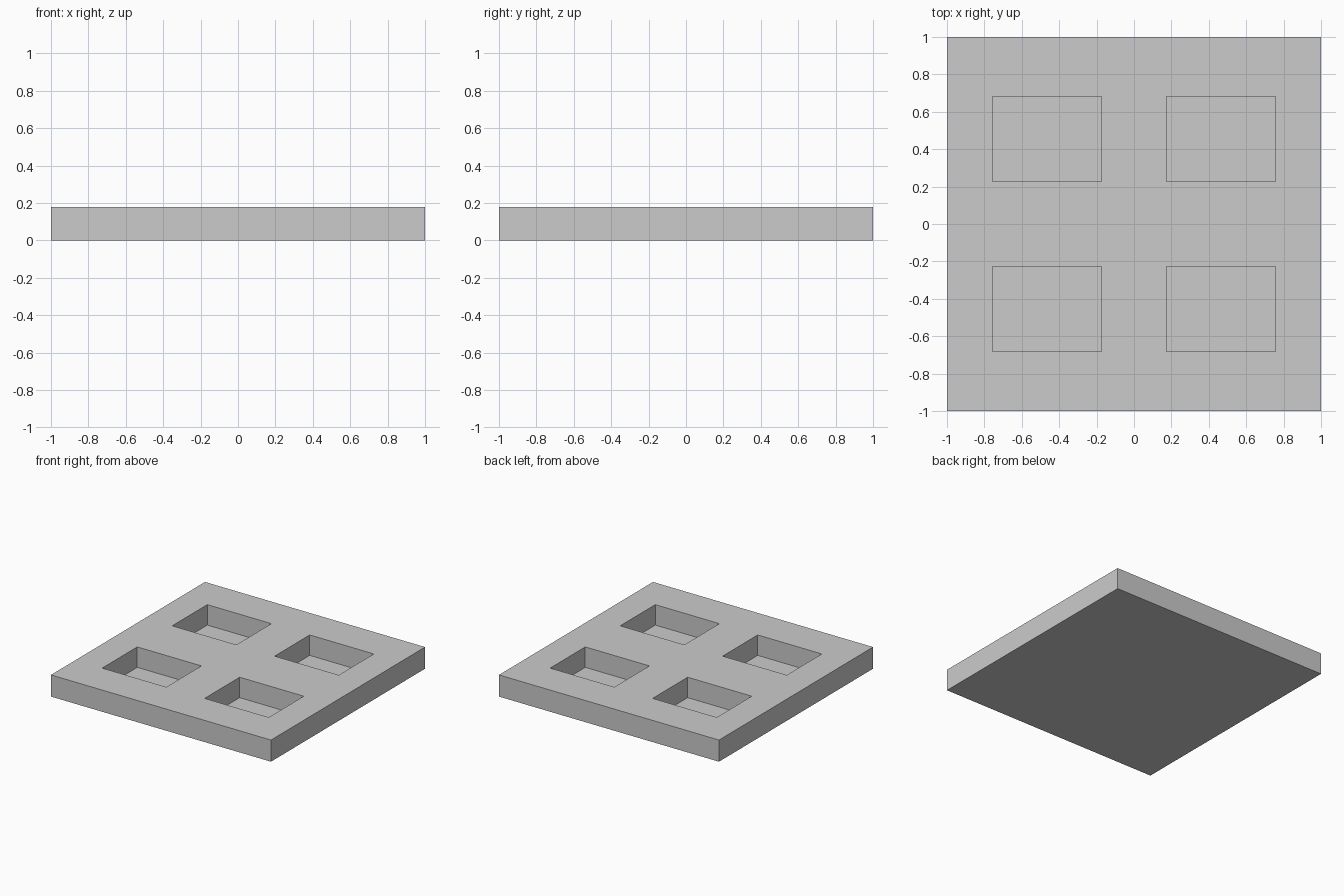
import bpy

if "Cube" in bpy.data.objects:
    bpy.data.objects.remove(bpy.data.objects["Cube"])

THICK = 0.178
FLOOR = 0.01


def box(name, x0, x1, y0, y1, z0, z1):
    bpy.ops.mesh.primitive_cube_add(
        size=1, location=((x0 + x1) / 2, (y0 + y1) / 2, (z0 + z1) / 2))
    ob = bpy.context.object
    ob.name = name
    ob.scale = (x1 - x0, y1 - y0, z1 - z0)
    bpy.ops.object.transform_apply(location=True, rotation=False, scale=True)
    return ob


# Square slab
slab = box("slab", -1, 1, -1, 1, 0, THICK)

# Four rectangular pockets, nearly as deep as the slab
for sx in (-1, 1):
    for sy in (-1, 1):
        xs = sorted((sx * 0.174, sx * 0.757))
        ys = sorted((sy * 0.227, sy * 0.682))
        cutter = box("pocket_cutter", *xs, *ys, FLOOR, THICK + 0.2)
        cutter.hide_render = True
        mod = slab.modifiers.new("pocket", 'BOOLEAN')
        mod.operation = 'DIFFERENCE'
        mod.solver = 'EXACT'
        mod.object = cutter
        bpy.context.view_layer.objects.active = slab
        bpy.ops.object.modifier_apply(modifier=mod.name)
        bpy.data.objects.remove(cutter)
